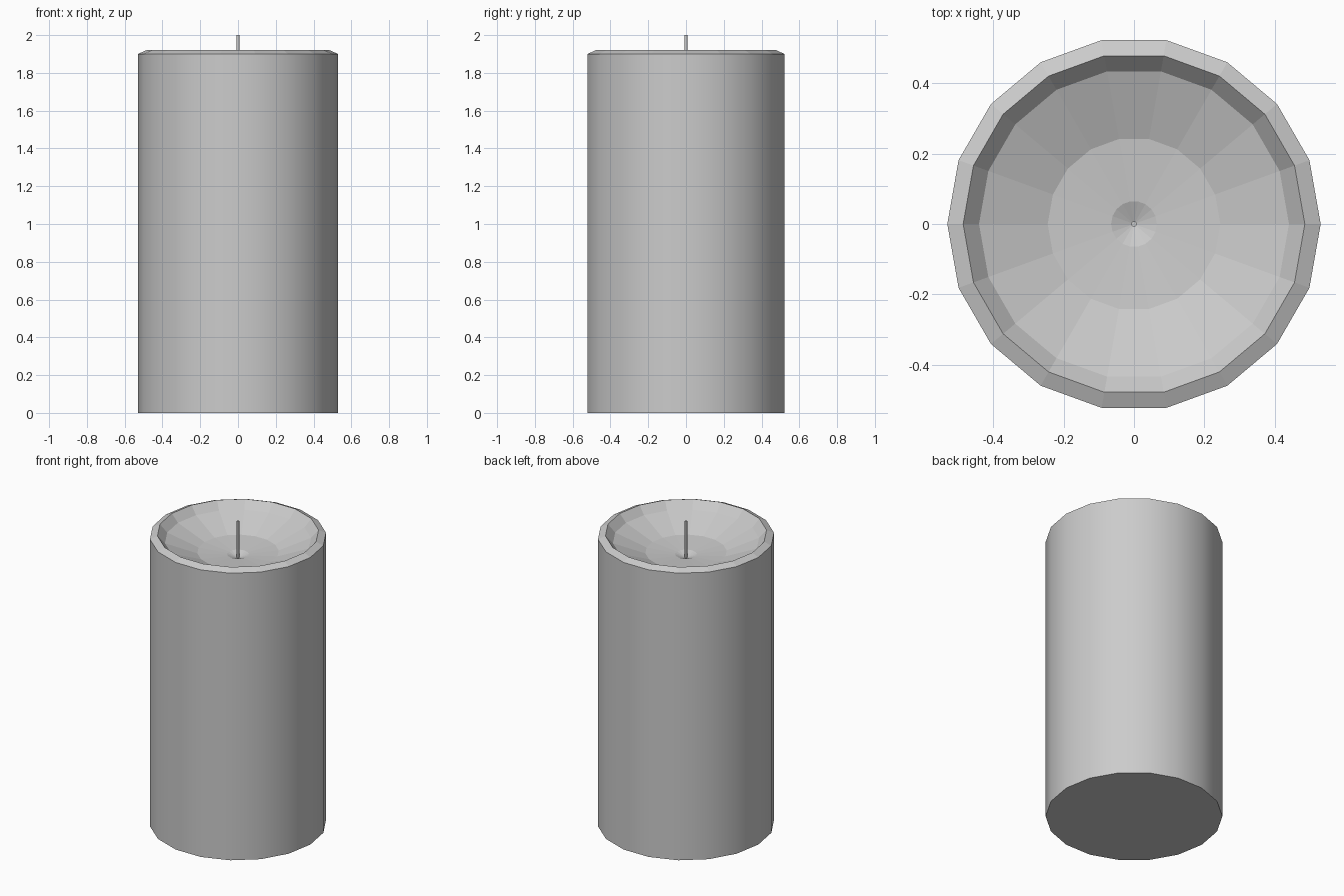
import bpy, bmesh
from math import cos, sin, tau

if "Cube" in bpy.data.objects:
    bpy.data.objects.remove(bpy.data.objects["Cube"])


def lathe(name, profile, sides, smooth_bands=()):
    """Spin (radius, z) points round z; radius 0 closes to a single point."""
    bm = bmesh.new()
    rings = []
    for r, z in profile:
        if r == 0:
            rings.append([bm.verts.new((0, 0, z))] * sides)
        else:
            rings.append([bm.verts.new((r * cos(tau * i / sides), r * sin(tau * i / sides), z))
                          for i in range(sides)])
    bm.faces.new(rings[0][::-1])
    for band, (a, b) in enumerate(zip(rings, rings[1:])):
        for i in range(sides):
            j = (i + 1) % sides
            corners = list(dict.fromkeys((a[i], a[j], b[j], b[i])))
            face = bm.faces.new(corners)
            face.smooth = band in smooth_bands
    bmesh.ops.recalc_face_normals(bm, faces=bm.faces)
    # Keep the borders of the smooth side crisp
    for e in bm.edges:
        if len({f.smooth for f in e.link_faces}) > 1:
            e.smooth = False
    mesh = bpy.data.meshes.new(name)
    bm.to_mesh(mesh)
    bm.free()
    obj = bpy.data.objects.new(name, mesh)
    bpy.context.collection.objects.link(obj)
    return obj


# Wax pillar: smooth side, bevelled rim, melted bowl with a dimple at the wick
lathe("wax_pillar", [(0.53, 0), (0.53, 1.90), (0.485, 1.92), (0.44, 1.87),
                     (0.245, 1.795), (0.065, 1.78), (0, 1.755)], 18, smooth_bands=(0,))

# Wick standing in the dimple
lathe("wick", [(0.008, 1.75), (0.008, 2.0), (0, 2.0)], 8, smooth_bands=(0,))
